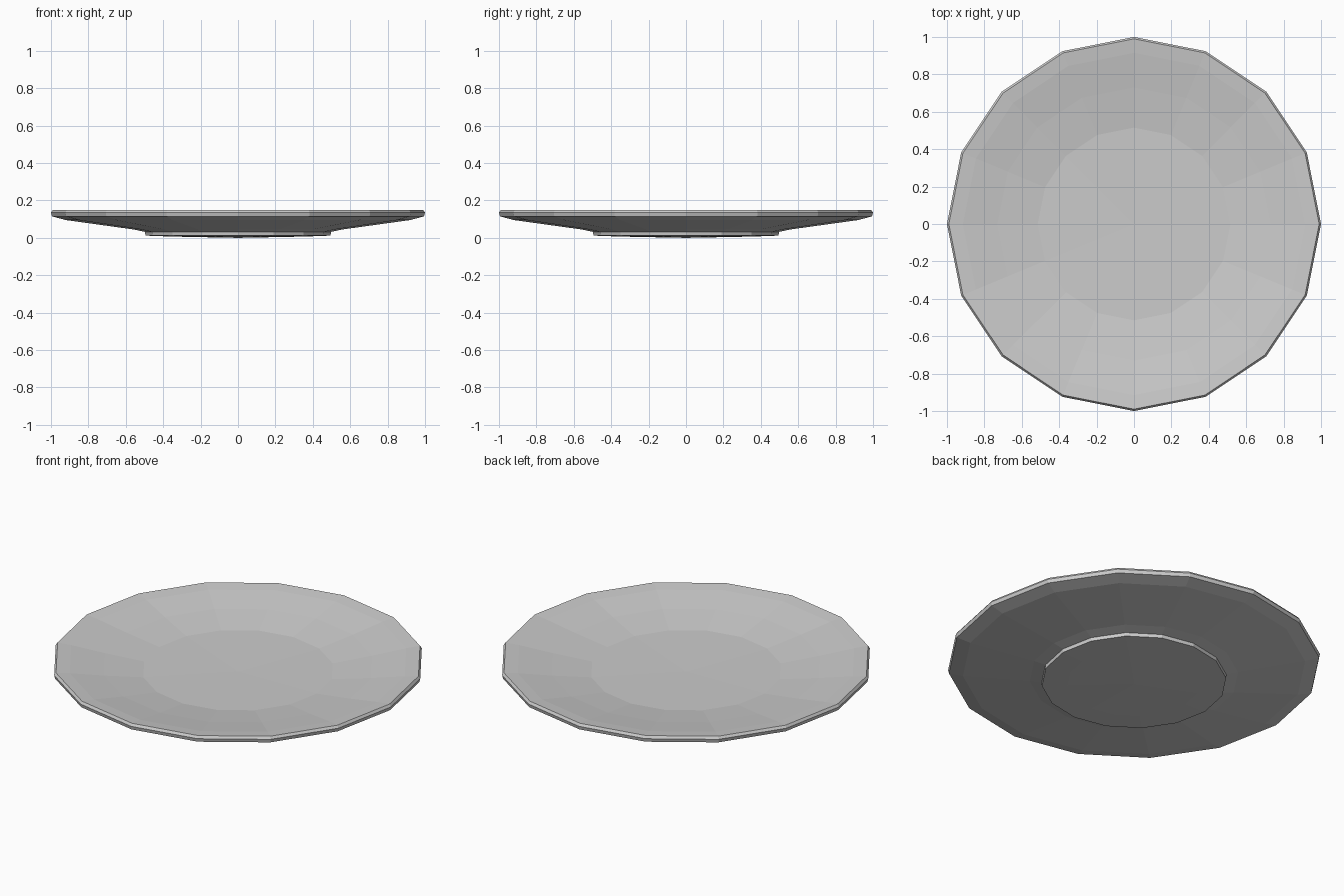
import bpy, bmesh
from math import cos, sin, tau

if "Cube" in bpy.data.objects:
    bpy.data.objects.remove(bpy.data.objects["Cube"])

SIDES = 16

# Plate cross-section (radius, height): underside centre, foot, rim, then dished top
PROFILE = [
    (0.0, 0.0), (0.36, 0.007), (0.495, 0.012), (0.497, 0.032), (0.56, 0.045),
    (0.92, 0.095), (0.995, 0.115), (1.0, 0.135), (0.99, 0.149),
    (0.915, 0.141), (0.73, 0.112), (0.515, 0.084), (0.0, 0.077),
]


def lathe(name, profile, sides):
    bm = bmesh.new()
    rings = []
    for r, z in profile:
        if r == 0:
            rings.append([bm.verts.new((0, 0, z))] * sides)
        else:
            rings.append([bm.verts.new((r * cos(tau * i / sides), r * sin(tau * i / sides), z))
                          for i in range(sides)])
    for a, b in zip(rings, rings[1:]):
        for i in range(sides):
            j = (i + 1) % sides
            bm.faces.new(list(dict.fromkeys((a[i], a[j], b[j], b[i]))))
    bmesh.ops.recalc_face_normals(bm, faces=bm.faces)
    mesh = bpy.data.meshes.new(name)
    bm.to_mesh(mesh)
    bm.free()
    obj = bpy.data.objects.new(name, mesh)
    bpy.context.collection.objects.link(obj)
    return obj


# Round faceted plate with a low foot
lathe("plate", PROFILE, SIDES)
